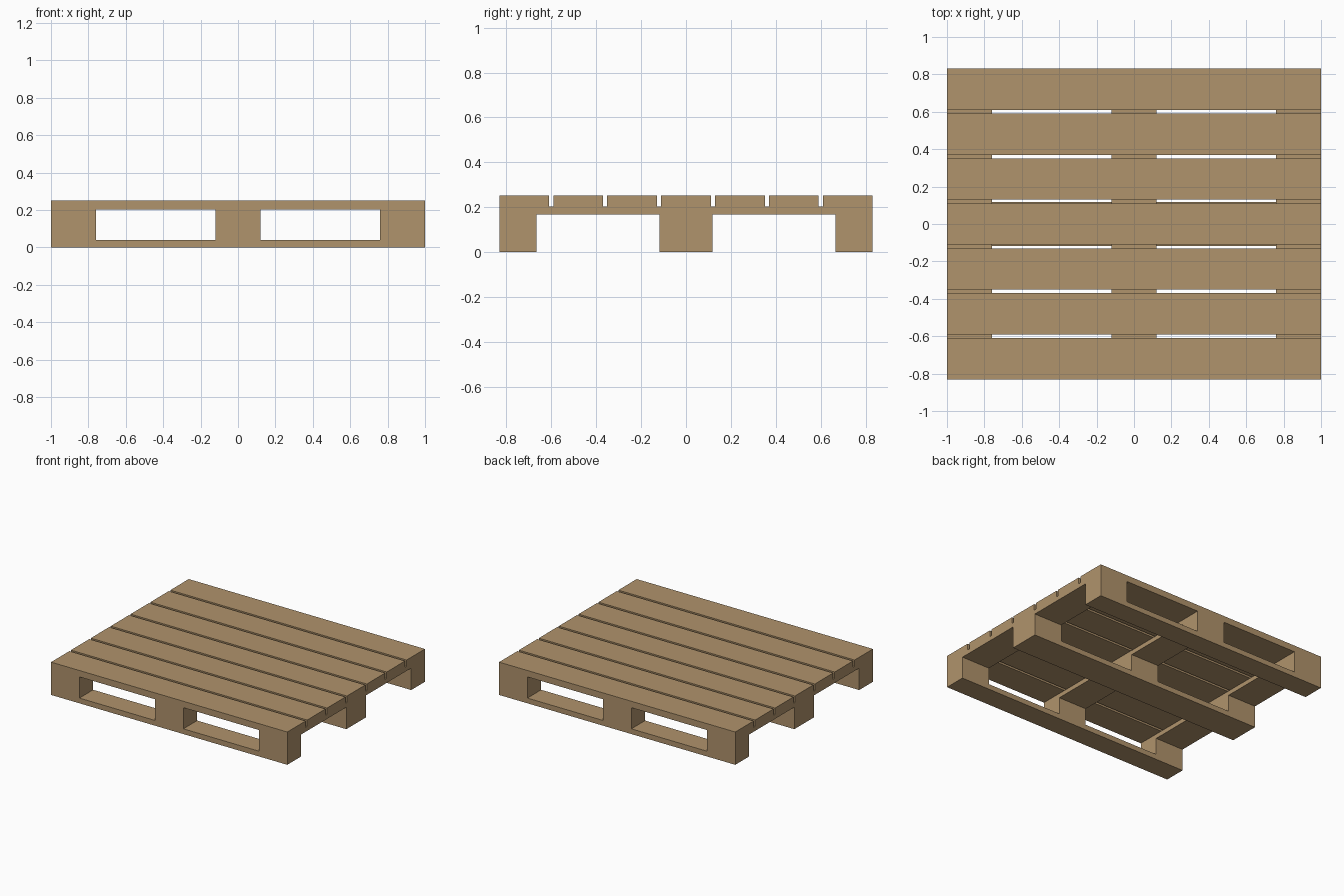
import bpy

if "Cube" in bpy.data.objects:
    bpy.data.objects.remove(bpy.data.objects["Cube"])

wood = bpy.data.materials.new("pale wood")
wood.diffuse_color = (0.434, 0.292, 0.150, 1)
wood.use_nodes = True
wood.node_tree.nodes["Principled BSDF"].inputs["Base Color"].default_value = wood.diffuse_color

HX, HY = 1.0, 0.832                           # half length and half depth
Z_BASE, Z_BLOCK, Z_CROSS, Z_TOP = 0.04, 0.168, 0.202, 0.251


def box(name, x, y, z):
    """Box from (min, max) ranges on each axis."""
    verts = [(a, b, c) for a in x for b in y for c in z]
    faces = [(0, 1, 3, 2), (4, 6, 7, 5), (0, 4, 5, 1),
             (2, 3, 7, 6), (0, 2, 6, 4), (1, 5, 7, 3)]
    mesh = bpy.data.meshes.new(name)
    mesh.from_pydata(verts, [], faces)
    mesh.materials.append(wood)
    obj = bpy.data.objects.new(name, mesh)
    bpy.context.collection.objects.link(obj)


columns = {"left": (-HX, -0.76), "middle": (-0.12, 0.12), "right": (0.76, HX)}
rows = {"front": (-HY, -0.666), "centre": (-0.118, 0.118), "back": (0.666, HY)}

# Skid boards along x, each carrying three blocks
for row, y in rows.items():
    box(f"{row}_skid_board", (-HX, HX), y, (0, Z_BASE))
    for col, x in columns.items():
        box(f"{row}_{col}_block", x, y, (Z_BASE, Z_BLOCK))

# Cross boards along y on top of the blocks
for col, x in columns.items():
    box(f"{col}_cross_board", x, (-HY, HY), (Z_BLOCK, Z_CROSS))

# Seven deck slats with narrow gaps
COUNT, GAP = 7, 0.019
width = (2 * HY - (COUNT - 1) * GAP) / COUNT
for i in range(COUNT):
    y0 = -HY + i * (width + GAP)
    box(f"deck_slat_{i + 1}", (-HX, HX), (y0, y0 + width), (Z_CROSS, Z_TOP))
